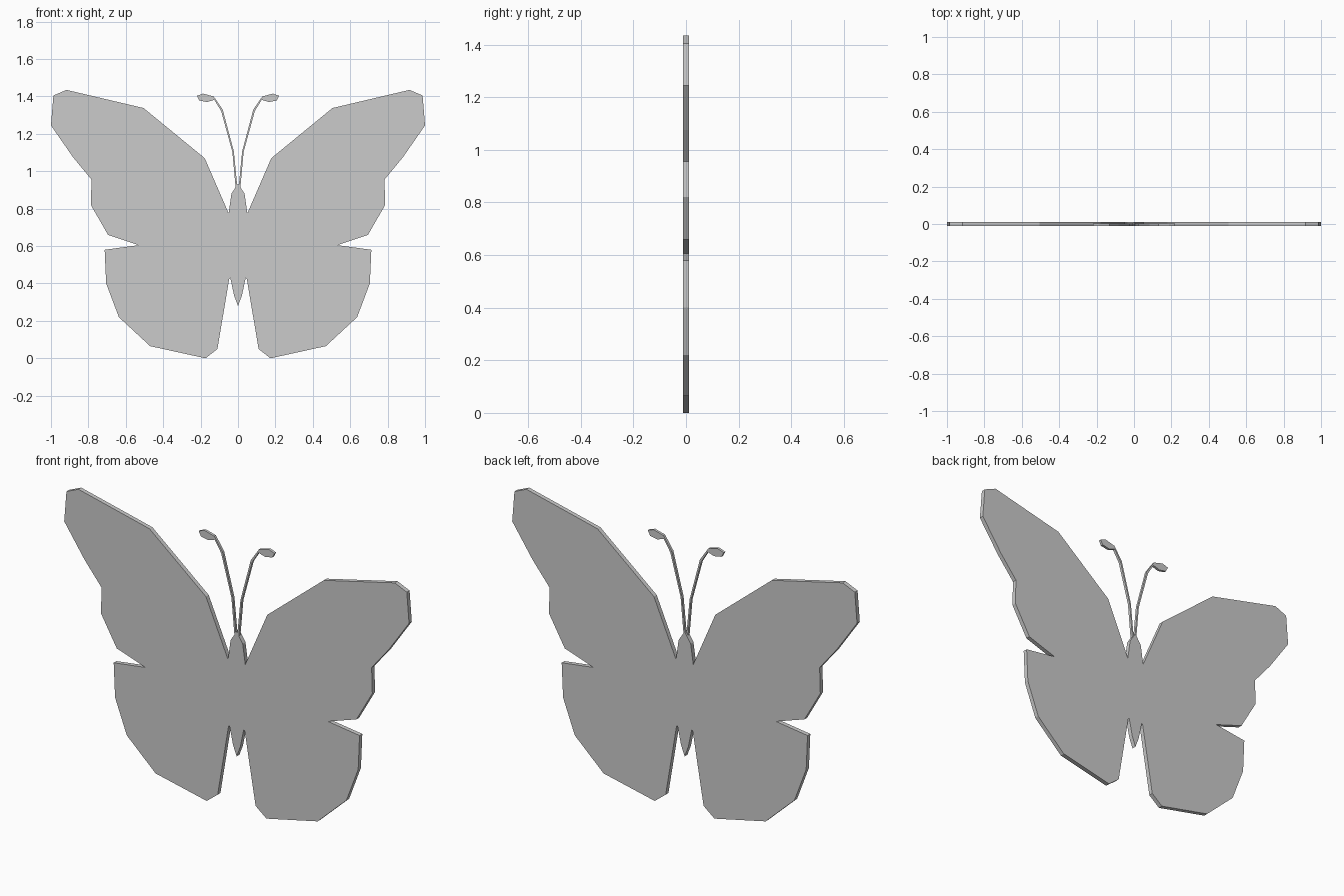
import bpy, bmesh

if "Cube" in bpy.data.objects:
    bpy.data.objects.remove(bpy.data.objects["Cube"])

T = 0.0115  # half thickness of the plate


def plate(name, outline, y0, y1):
    """Extrude a closed XZ outline between two depths."""
    bm = bmesh.new()
    face = bm.faces.new([bm.verts.new((x, y0, z)) for x, z in outline])
    ext = bmesh.ops.extrude_face_region(bm, geom=[face], use_keep_orig=True)
    verts = [v for v in ext["geom"] if isinstance(v, bmesh.types.BMVert)]
    bmesh.ops.translate(bm, verts=verts, vec=(0, y1 - y0, 0))
    bmesh.ops.recalc_face_normals(bm, faces=bm.faces)
    mesh = bpy.data.meshes.new(name)
    bm.to_mesh(mesh)
    bm.free()
    obj = bpy.data.objects.new(name, mesh)
    bpy.context.collection.objects.link(obj)
    return obj


# Wings and body: right half outline, from head to tail
half = [
    (0, 0.935), (0.035, 0.88), (0.05, 0.775),                        # head
    (0.178, 1.07), (0.505, 1.338), (0.917, 1.435), (0.987, 1.405),   # upper wing
    (1.0, 1.245), (0.882, 1.075), (0.783, 0.955), (0.787, 0.82),
    (0.695, 0.66), (0.53, 0.605),
    (0.713, 0.58), (0.705, 0.4), (0.637, 0.22), (0.47, 0.065),       # lower wing
    (0.173, 0.0), (0.11, 0.05), (0.047, 0.425),
    (0.041, 0.43), (0.021, 0.335), (0, 0.28),                        # tail
]
full = half + [(-x, z) for x, z in reversed(half[1:-1])]
plate("wings_and_body", full, -T, T)

# Antennae: thin stalk ending in a flattened club
antenna = [
    (0.004, 0.92), (0.022, 1.105), (0.082, 1.33), (0.13, 1.4),
    (0.187, 1.415), (0.22, 1.403), (0.207, 1.378), (0.165, 1.37),
    (0.127, 1.382), (0.09, 1.322), (0.03, 1.103), (0.013, 0.915),
]
for side, s in (("right", 1), ("left", -1)):
    plate("antenna_" + side, [(s * x, z) for x, z in antenna], -T, 0.002)
